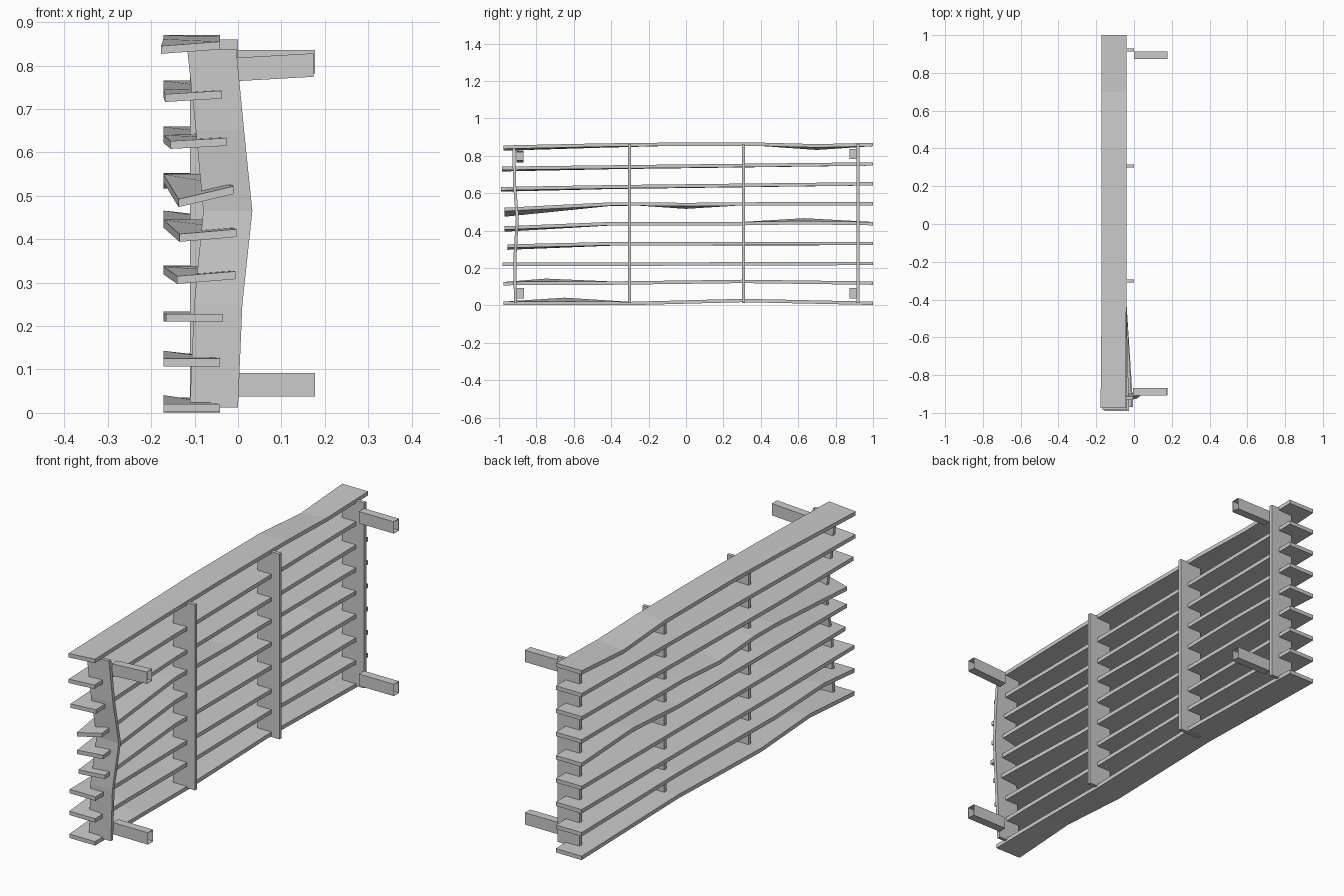
import bpy, bmesh

if "Cube" in bpy.data.objects:
    bpy.data.objects.remove(bpy.data.objects["Cube"])


def loft(name, rings, caps=(True, True)):
    """Skin a chain of four-cornered rings into a flat-shaded bar."""
    bm = bmesh.new()
    loops = [[bm.verts.new(p) for p in r] for r in rings]
    for a, b in zip(loops, loops[1:]):
        for i in range(4):
            j = (i + 1) % 4
            bm.faces.new((a[i], a[j], b[j], b[i]))
    if caps[0]:
        bm.faces.new(loops[0][::-1])
    if caps[1]:
        bm.faces.new(loops[-1])
    bmesh.ops.recalc_face_normals(bm, faces=bm.faces)
    me = bpy.data.meshes.new(name)
    bm.to_mesh(me)
    bm.free()
    ob = bpy.data.objects.new(name, me)
    bpy.context.collection.objects.link(ob)
    return ob


T = 0.009  # half thickness of a slat


def slat(name, stations):
    # station: y, outer x, inner x, outer z, inner z
    loft(name, [[(xa, y, za - T), (xb, y, zb - T), (xb, y, zb + T), (xa, y, za + T)]
                for y, xa, xb, za, zb in stations])


# Damaged louvre slats: near end station, then stations along y
L, R = -0.172, -0.041
slats = {
    "slat_1_bottom": [(-0.975, L, R, .011, .011), (-0.65, L, R, .032, .012),
                      (-0.3, L, R, .010, .010), (0.3, L, R, .026, .026), (1, L, R, .011, .011)],
    "slat_2": [(-0.975, L, R, .116, .116), (-0.75, L, R, .134, .119),
               (-0.4, L, R, .119, .119), (0.3, L, R, .128, .128), (1, L, R, .119, .119)],
    "slat_3": [(-0.98, -.166, -.035, .219, .219), (-0.4, L, R, .22, .22), (1, L, R, .224, .224)],
    "slat_4": [(-0.955, -.14, -.006, .306, .317), (-0.4, L, R, .328, .33), (1, L, R, .331, .331)],
    "slat_5": [(-0.97, -.135, -.004, .403, .414), (-0.4, L, R, .436, .437),
               (0.3, L, R, .437, .437), (0.63, L, R, .457, .442), (1, L, R, .437, .437)],
    "slat_6": [(-0.97, -.137, -.010, .483, .513), (-0.4, L, R, .541, .542), (-0.25, L, R, .542, .542),
               (0, L, R, .525, .539), (0.27, L, R, .542, .542), (1, L, R, .544, .544)],
    "slat_7": [(-0.99, -.155, -.026, .617, .624), (-0.4, L, R, .631, .634), (1, L, R, .650, .650)],
    "slat_8": [(-0.985, -.168, -.037, .725, .733), (-0.4, L, R, .737, .74), (1, L, R, .756, .756)],
    "slat_9_top": [(-0.975, -.177, -.042, .836, .846), (-0.45, L, R, .852, .857), (-0.1, L, R, .861, .861),
                   (0.4, L, R, .861, .861), (0.7, L, R, .840, .853), (1, L, R, .860, .860)],
}
for name, st in slats.items():
    slat(name, st)


# Upright posts threaded through the slats
def post(name, stations):
    # station: z, y, outer x, inner x
    loft(name, [[(xa, y - .008, z), (xb, y - .008, z), (xb, y + .008, z), (xa, y + .008, z)]
                for z, y, xa, xb in stations])


for i, y in enumerate((-.303, .308, .92)):
    post(f"post_{i + 2}", [(.012, y, -.111, 0), (.86, y, -.111, 0)])
post("post_1_bent", [(.012, -.912, -.111, 0), (.25, -.915, -.101, .01), (.465, -.902, -.080, .033),
                     (.65, -.917, -.097, .014), (.838, -.920, -.117, -.004)])


# Hollow mounting brackets, open at the free end
def bracket(name, y, z0, z1, x0=0, x1=.177, h=.054):
    w = .019
    ob = loft(name, [[(x, y - w, z - h / 2), (x, y + w, z - h / 2), (x, y + w, z + h / 2), (x, y - w, z + h / 2)]
                     for x, z in ((x0, z0), (x1, z1))], caps=(True, False))
    m = ob.modifiers.new("wall", 'SOLIDIFY')
    m.thickness = .003


bracket("bracket_near_low", -.886, .065, .065)
bracket("bracket_near_high", -.888, .791, .801, x0=-.004, x1=.174)
bracket("bracket_far_low", .893, .065, .065)
bracket("bracket_far_high", .893, .809, .809)
